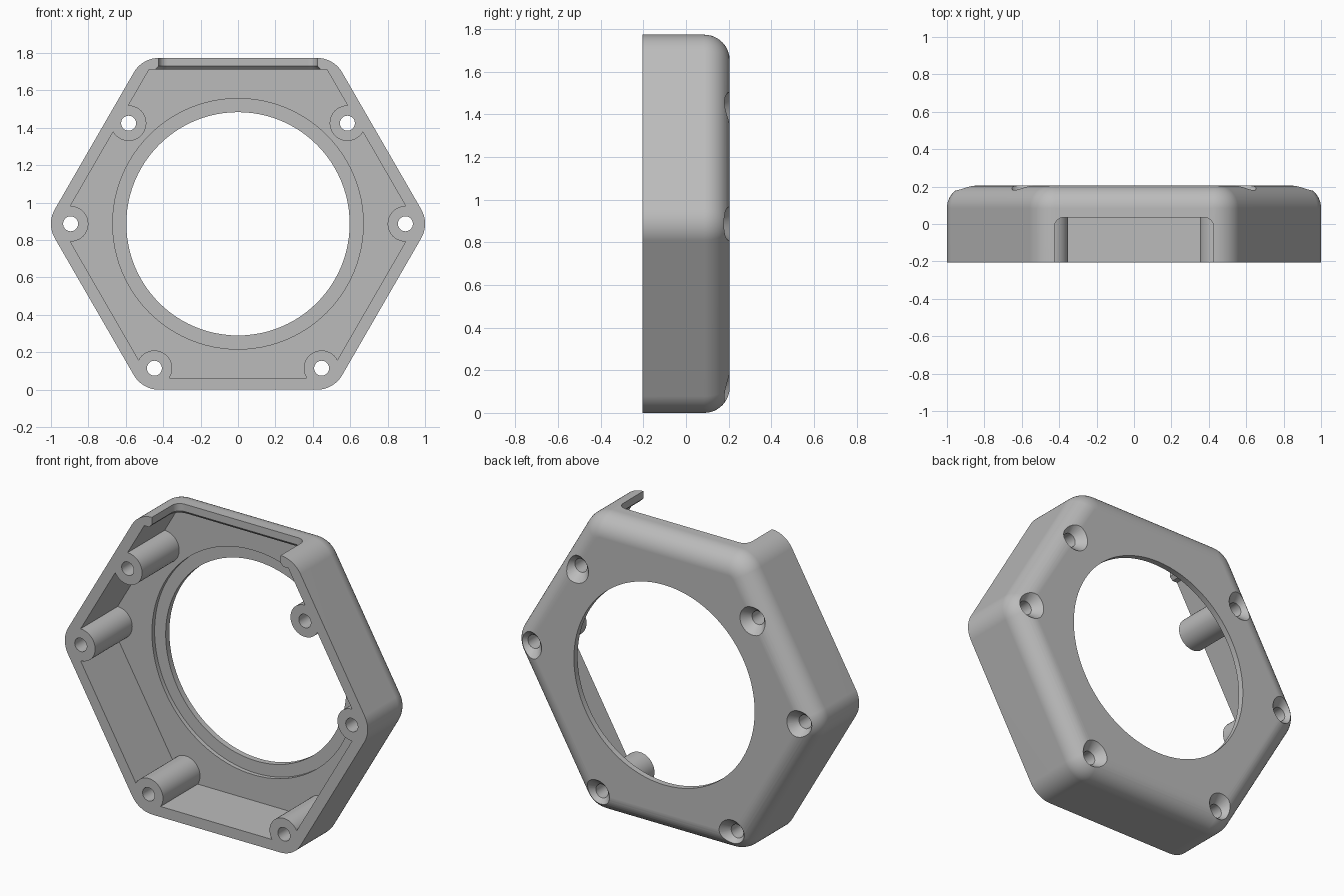
import bpy, bmesh
from math import sin, cos, pi, radians

if "Cube" in bpy.data.objects:
    bpy.data.objects.remove(bpy.data.objects["Cube"])

APOTHEM, CORNER, FILLET = 0.887, 0.155, 0.12
FRONT, BACK, FLOOR = -0.205, 0.205, 0.145
MID = APOTHEM  # height of the housing's axis

grey = bpy.data.materials.new("plain_grey")
grey.use_nodes = True
colour = (0.5, 0.5, 0.5, 1)
grey.diffuse_color = colour
grey.node_tree.nodes["Principled BSDF"].inputs["Base Color"].default_value = colour


def loft(name, rings):
    """Skin a stack of closed rings and cap both ends."""
    bm = bmesh.new()
    loops = [[bm.verts.new(p) for p in ring] for ring in rings]
    n = len(loops[0])
    for a, b in zip(loops, loops[1:]):
        for i in range(n):
            j = (i + 1) % n
            bm.faces.new((a[i], a[j], b[j], b[i]))
    bm.faces.new(loops[0][::-1])
    bm.faces.new(loops[-1])
    bmesh.ops.recalc_face_normals(bm, faces=bm.faces)
    mesh = bpy.data.meshes.new(name)
    bm.to_mesh(mesh)
    bm.free()
    mesh.materials.append(grey)
    ob = bpy.data.objects.new(name, mesh)
    bpy.context.collection.objects.link(ob)
    return ob


def hex_ring(apothem, radius, y, steps=10):
    """Hexagon with rounded corners, points to the sides."""
    reach = (apothem - radius) / cos(pi / 6)
    ring = []
    for k in range(6):
        c = k * pi / 3
        for s in range(steps + 1):
            t = c + radians(-30 + 60 * s / steps)
            ring.append((reach * cos(c) + radius * cos(t), y,
                         MID + reach * sin(c) + radius * sin(t)))
    return ring


def circle(x, z, r, y, n):
    return [(x + r * cos(2 * pi * i / n), y, z + r * sin(2 * pi * i / n)) for i in range(n)]


def turned(name, x, z, profile, n=40):
    """Round part along y from (radius, y) pairs."""
    return loft(name, [circle(x, z, r, y, n) for r, y in profile])


def notch_ring(half, depth, radius, z, steps=8):
    """U-shaped opening with two rounded corners."""
    ring = [(-half, FRONT - 0.1, z), (half, FRONT - 0.1, z)]
    for side, start in ((1, 0), (-1, 90)):
        for s in range(steps + 1):
            t = radians(start + 90 * s / steps)
            ring.append((side * (half - radius) + radius * cos(t),
                         depth - radius + radius * sin(t), z))
    return ring


def cut(target, cutter):
    """Subtract the cutter for good, then discard it."""
    mod = target.modifiers.new("cut", 'BOOLEAN')
    mod.operation, mod.solver, mod.object = 'DIFFERENCE', 'EXACT', cutter
    bpy.context.view_layer.update()
    graph = bpy.context.evaluated_depsgraph_get()
    mesh = bpy.data.meshes.new_from_object(target.evaluated_get(graph))
    target.modifiers.clear()
    target.data = mesh
    bpy.data.objects.remove(cutter)


# Outer shell: straight sides with a rolled back edge
rings = [hex_ring(APOTHEM, CORNER, FRONT)]
for i in range(13):
    t = pi / 2 * i / 12
    inset = FILLET * (1 - cos(t))
    rings.append(hex_ring(APOTHEM - inset, CORNER - inset, BACK - FILLET + FILLET * sin(t)))
housing = loft("hexagonal_housing", rings)

# Pocket, leaving the screw posts standing
posts = [(s * x, z) for s in (1, -1) for x, z in ((0.895, MID), (0.585, 1.425), (0.447, 0.115))]
apothem = APOTHEM - 0.063
pocket = loft("pocket_cutter", [
    [(apothem / cos(pi / 6) * cos(k * pi / 3), y, MID + apothem / cos(pi / 6) * sin(k * pi / 3))
     for k in range(6)] for y in (FRONT - 0.1, FLOOR)])
for x, z in posts:
    cut(pocket, turned("post_cutter", x, z, [(0.095, FRONT - 0.2), (0.095, BACK + 0.1)]))
cut(housing, pocket)

# Round window with a shallow seat on the inside
cut(housing, turned("seat_cutter", 0, MID, [(0.67, FRONT), (0.67, FLOOR + 0.025)], 96))
cut(housing, turned("window_cutter", 0, MID, [(0.597, FRONT), (0.597, BACK + 0.1)], 96))

# Screw holes, countersunk from the back
for x, z in posts:
    cut(housing, turned("screw_cutter", x, z, [
        (0.04, FRONT - 0.1), (0.04, BACK - 0.05), (0.085, BACK), (0.085, BACK + 0.05)]))

# Notch in the top wall, flared towards the inside
cut(housing, loft("notch_cutter", [
    notch_ring(0.455, 0.065, 0.08, 1.70), notch_ring(0.425, 0.035, 0.05, 1.73),
    notch_ring(0.425, 0.035, 0.05, 1.9)]))

# Smooth curves, crisp edges
bpy.ops.object.select_all(action='DESELECT')
housing.select_set(True)
bpy.context.view_layer.objects.active = housing
bpy.ops.object.shade_smooth_by_angle(angle=radians(25))
weighted = housing.modifiers.new("even_shading", 'WEIGHTED_NORMAL')
weighted.keep_sharp = True
